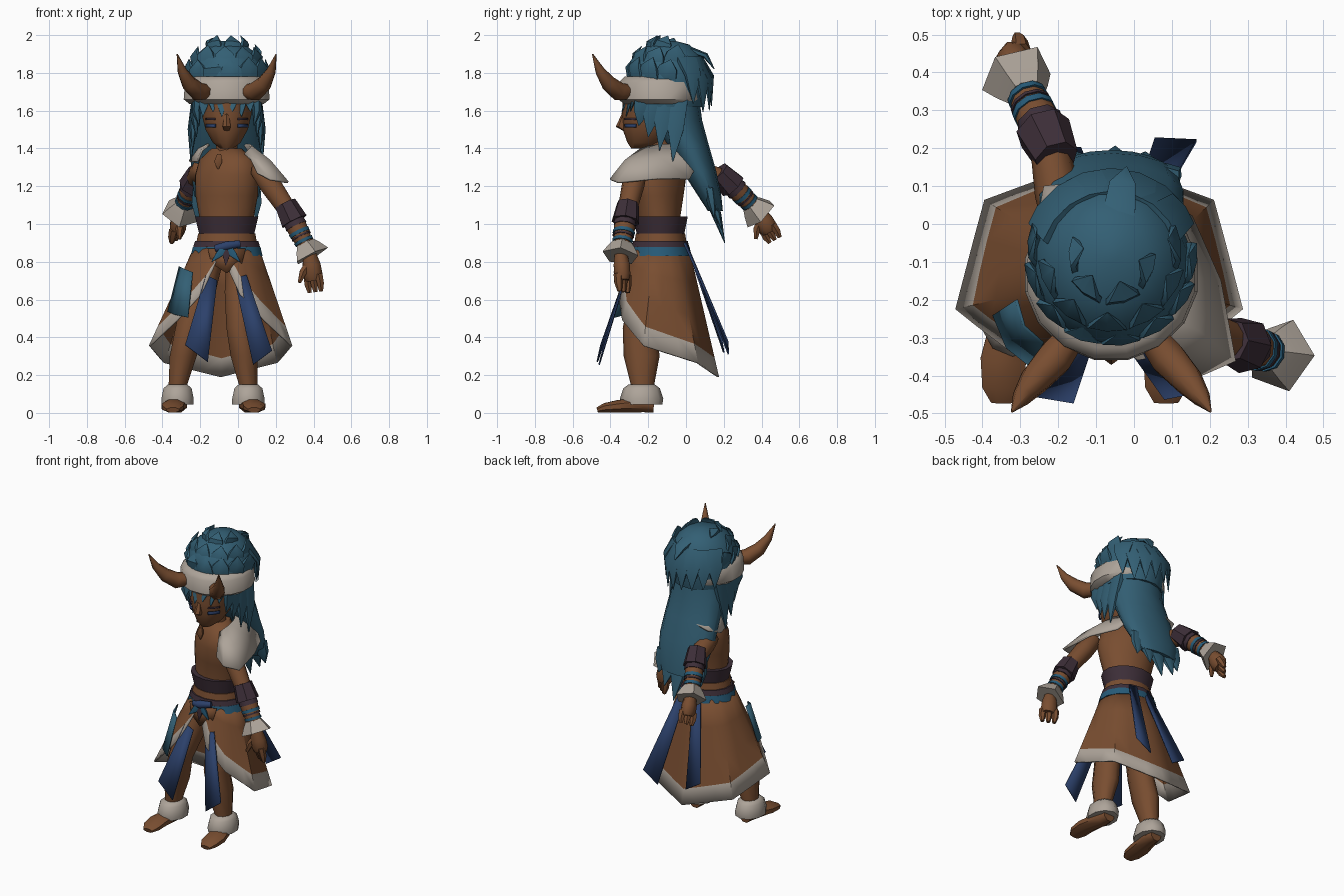
import bpy, bmesh, math, random
from mathutils import Vector

random.seed(4)
if "Cube" in bpy.data.objects:
    bpy.data.objects.remove(bpy.data.objects["Cube"])


def material(name, rgb):
    m = bpy.data.materials.new(name)
    m.use_nodes = True
    m.diffuse_color = (*rgb, 1)
    m.node_tree.nodes["Principled BSDF"].inputs["Base Color"].default_value = (*rgb, 1)
    return m


BROWN = material("brown skin and hide", (.19, .075, .03))
TEAL = material("teal hair", (.033, .115, .175))
FUR = material("pale fur", (.42, .37, .32))
PURPLE = material("dark purple leather", (.047, .028, .04))
BLUE = material("navy ribbon", (.025, .052, .145))
CYAN = material("bright blue cloth", (.02, .105, .19))
CX = -.06          # body centre line


def finish(name, bm, mats, angle=50, thick=0):
    bmesh.ops.recalc_face_normals(bm, faces=bm.faces)
    me = bpy.data.meshes.new(name)
    bm.to_mesh(me)
    bm.free()
    ob = bpy.data.objects.new(name, me)
    bpy.context.collection.objects.link(ob)
    for m in mats:
        me.materials.append(m)
    bpy.ops.object.select_all(action='DESELECT')
    bpy.context.view_layer.objects.active = ob
    ob.select_set(True)
    bpy.ops.object.shade_smooth_by_angle(angle=math.radians(angle))
    if thick:
        mod = ob.modifiers.new("thickness", 'SOLIDIFY')
        mod.thickness = thick
        mod.offset = 0
    return ob


def loft(name, sections, mat, n=10, ref=None):
    """Skin of ellipses (x, y, z, rx, ry, turn): level, or square to the path when ref is given."""
    bm = bmesh.new()
    pts = [Vector(s[:3]) for s in sections]
    rings = []
    for i, s in enumerate(sections):
        u, v = Vector((1, 0, 0)), Vector((0, 1, 0))
        if ref:
            t = (pts[min(i + 1, len(pts) - 1)] - pts[max(i - 1, 0)]).normalized()
            u = Vector(ref).cross(t).normalized()
            v = t.cross(u)
        tw = math.radians(s[5]) if len(s) > 5 else 0
        ring = []
        for k in range(n):
            a = math.tau * (k + .5) / n
            p, q = math.cos(a) * s[3], math.sin(a) * s[4]
            p, q = p * math.cos(tw) - q * math.sin(tw), p * math.sin(tw) + q * math.cos(tw)
            ring.append(bm.verts.new(pts[i] + u * p + v * q))
        rings.append(ring)
    for a, b in zip(rings, rings[1:]):
        for k in range(n):
            bm.faces.new((a[k], a[(k + 1) % n], b[(k + 1) % n], b[k]))
    bm.faces.new(rings[0])
    bm.faces.new(rings[-1])
    return finish(name, bm, [mat])


def sheet(name, rows, mats, thick=.008, rule=lambda r, c: 0):
    """Grid of points made into thin cloth; rule gives the material of each cell."""
    bm = bmesh.new()
    vs = [[bm.verts.new(p) for p in row] for row in rows]
    for r in range(len(vs) - 1):
        for c in range(len(vs[0]) - 1):
            f = bm.faces.new((vs[r][c], vs[r][c + 1], vs[r + 1][c + 1], vs[r + 1][c]))
            f.material_index = rule(r, c)
    return finish(name, bm, mats, 40, thick)


def lock(name, base, tip, w, d=.02, bulge=(0, 0, 0), mat=TEAL, ref=(0, 1, 0)):
    """Pointed tuft with a bent middle; ref is the direction it faces."""
    a, b = Vector(base), Vector(tip)
    m = a.lerp(b, .5) + Vector(bulge)
    return loft(name, [(*a, w, d), (*m, w * .8, d * .8), (*b, .002, .002)], mat, 6, ref)


# Head, nose, neck and face marks
loft("head", [(CX, -.24, 1.4, .035, .05), (CX, -.215, 1.43, .075, .095), (CX, -.19, 1.5, .115, .145),
              (CX, -.18, 1.58, .135, .16), (CX, -.16, 1.7, .15, .17)], BROWN, 14)
loft("nose", [(CX, -.325, 1.59, .012, .012), (CX, -.34, 1.515, .025, .032), (CX, -.315, 1.49, .015, .012)], BROWN, 6)
loft("neck", [(CX, -.12, 1.32, .085, .08), (CX, -.14, 1.4, .06, .06), (CX, -.16, 1.47, .06, .06)], BROWN)
for s, side in ((1, "left"), (-1, "right")):
    for z, mat, part, h in ((1.555, PURPLE, "eye", .005), (1.52, BLUE, "cheek_stripe", .009)):
        sheet(f"{side}_{part}", [[(CX + s * x, y, z + k * h) for x, y in ((.06, -.323), (.085, -.303), (.11, -.265))]
                                 for k in (-1, 1)], [mat])

# Fur headband and horns
loft("headband", [(CX, -.13, 1.635, .2, .2), (CX, -.135, 1.66, .232, .228), (CX, -.135, 1.75, .225, .225),
                  (CX, -.13, 1.78, .195, .2)], FUR, 16)
for s, side in ((1, "left"), (-1, "right")):
    loft(f"{side}_horn", [(CX + s * x, y, z, r, r) for x, y, z, r in
                          ((.1, -.29, 1.7, .04), (.15, -.355, 1.7, .05), (.2, -.41, 1.745, .042),
                           (.235, -.455, 1.81, .026), (.262, -.495, 1.9, .003))], BROWN, 8, (0, 0, 1))

# Hair cap with upswept tufts
loft("hair_cap", [(CX, -.1, 1.62, .19, .19), (CX, -.1, 1.75, .21, .215), (CX, -.105, 1.83, .2, .21),
                  (CX, -.1, 1.9, .16, .175), (CX, -.09, 1.95, .1, .11), (CX, -.08, 1.97, .02, .02)], TEAL, 16)
for ring, (n, r0, z0, r1, z1, w) in enumerate(((13, .185, 1.77, .205, 1.885, .07), (10, .16, 1.84, .155, 1.955, .07),
                                                (6, .09, 1.91, .075, 2.0, .06))):
    for k in range(n):
        a = math.tau * (k + ring * .4) / n
        c, s = math.cos(a), math.sin(a)
        if s < .3:      # the back hangs instead
            lock("crown_tuft", (CX + c * r0, -.11 + s * r0, z0),
                 (CX + c * r1, -.08 + s * r1, z1 + random.uniform(-.02, 0)), w, .018,
                 (c * .018, s * .018, .008), ref=(c, s, .4))
for k in range(7):
    a = math.radians(36 + 18 * k)
    c, s = math.cos(a), math.sin(a)
    lock("hanging_tuft", (CX + c * .17, -.1 + s * .17, 1.88),
         (CX + c * .225, -.1 + s * .235, 1.61 + random.uniform(-.03, .04)), .07, .02,
         (c * .03, s * .03, .03), ref=(c, s, 0))
lock("back_spike", (CX + .02, .02, 1.92), (CX + .04, .15, 1.82), .05, .02, (0, .02, .02), ref=(0, .5, 1))
for k, x in enumerate((-.12, -.07, -.025, .03, .075, .12)):
    lock("fringe", (CX + x, -.31 + abs(x) * .3, 1.68), (CX + x * 1.05, -.355 + abs(x) * .5, 1.57 + .025 * (k % 2)), .032, .012)

# Long back hair and face locks
loft("long_hair", [(CX, -.08, 1.67, .18, .15), (CX, -.055, 1.55, .185, .14), (CX, .01, 1.42, .19, .11),
                   (CX, .07, 1.28, .195, .09), (CX, .125, 1.15, .175, .062), (CX, .155, 1.07, .13, .04)], TEAL, 14)
for x, y, z in ((-.16, .15, 1.02), (-.09, .19, .95), (.01, .205, .9), (.09, .19, .97), (.16, .15, 1.03)):
    lock("hair_end", (CX + x * .8, .125, 1.18), (CX + x, y, z), .06, .03)
for s in (1, -1):
    for x, y, z in ((.145, -.25, 1.52), (.16, -.2, 1.46), (.18, -.14, 1.39), (.19, -.07, 1.33)):
        lock("side_lock", (CX + s * .155, y + .03, 1.67), (CX + s * x, y, z), .06, .03, (s * .01, 0, 0), ref=(s, 0, 0))

# Torso, turned toward the right at the shoulders
loft("torso", [(CX, -.14, .78, .15, .12, 0), (CX, -.14, .93, .145, .115, 0), (CX, -.14, 1.03, .145, .11, -8),
               (CX, -.14, 1.15, .17, .12, -20), (CX, -.14, 1.26, .185, .125, -32),
               (CX, -.13, 1.34, .17, .1, -38), (CX, -.12, 1.4, .085, .07, -38)], BROWN, 14)
loft("pendant", [(-.1, -.25, 1.37, .012, .012), (-.105, -.256, 1.33, .025, .012), (-.105, -.25, 1.29, .004, .004)], BROWN, 6)

# Fur mantle draped over the shoulders, open at the chest
outer = [(.1, -.37, 1.27), (.17, -.4, 1.235), (.265, -.36, 1.22), (.225, -.15, 1.24), (.15, .02, 1.24),
         (.04, .085, 1.36), (-.12, .11, 1.41), (-.235, .1, 1.38), (-.255, -.01, 1.33), (-.215, -.13, 1.33)]
inner = [(.035, -.24, 1.37), (.06, -.24, 1.395), (.07, -.2, 1.41), (.06, -.13, 1.42), (.03, -.07, 1.42),
         (-.03, -.03, 1.42), (-.09, -.02, 1.42), (-.14, -.05, 1.42), (-.16, -.1, 1.42), (-.165, -.15, 1.41)]
middle = [Vector(a).lerp(Vector(b), .5) + Vector((0, 0, .02)) for a, b in zip(inner, outer)]
sheet("fur_mantle", [inner, middle, outer], [FUR], .012)


# Arms with bracers, wraps, cuffs and hands
def arm(side, shoulder, elbow, wrist, hand, thumb):
    S, E, W, H, T = map(Vector, (shoulder, elbow, wrist, hand, thumb))
    ref = (0, 1, 0) if side == "left" else (1, 0, 0)

    def along(name, a, b, stops, mat, n=10):
        return loft(f"{side}_{name}", [(*a.lerp(b, t), r, r) for t, r in stops], mat, n, ref)
    along("upper_arm", S, E, ((-.1, .035), (0, .055), (.35, .06), (1, .05)), BROWN)
    along("forearm", E, W, ((-.1, .05), (.35, .057), (1, .04)), BROWN)
    along("bracer", E, W, ((-.25, .06), (.2, .075)), PURPLE, 7)
    along("bracer_rim", E, W, ((.2, .06), (.32, .063)), PURPLE, 8)
    along("upper_wrap", E, W, ((.44, .059), (.52, .058)), CYAN)
    along("lower_wrap", E, W, ((.55, .057), (.59, .056)), PURPLE)
    along("wrist_wrap", E, W, ((.66, .055), (.73, .053)), CYAN)
    along("fur_cuff", E, W, ((.74, .052), (.88, .075), (1.07, .1)), FUR, 5)
    P = W.lerp(H, .55)
    loft(f"{side}_palm", [(*W, .035, .035), (*W.lerp(H, .3), .052, .046), (*P, .055, .046),
                          (*W.lerp(H, .7), .045, .035)], BROWN, 8, ref)
    across = Vector(ref).cross(H - W).normalized() + Vector(ref) * .7
    for k in (-1, 0, 1):
        o = across * .03 * k
        loft(f"{side}_finger", [(*(P + o), .024, .026), (*(W.lerp(H, .8) + o * 1.1), .021, .022), (*(H + o), .012, .012)],
             BROWN, 6, ref)
    loft(f"{side}_thumb", [(*W.lerp(H, .2), .025, .025), (*W.lerp(T, .65), .022, .022), (*T, .01, .01)], BROWN, 6, ref)


arm("left", (.115, -.26, 1.29), (.275, -.315, 1.055), (.38, -.345, .845), (.41, -.33, .64), (.325, -.37, .69))
arm("right", (-.19, .01, 1.29), (-.225, .215, 1.235), (-.305, .385, 1.065), (-.33, .47, .915), (-.31, .37, .92))

# Waist belts and knot
for name, mat, lo, hi, r0, r1 in (("wide_belt", PURPLE, .95, 1.04, .15, .172), ("hip_wrap", BROWN, .9, .95, .165, .155),
                                  ("thin_belt", PURPLE, .877, .91, .182, .172), ("cloth_sash", CYAN, .83, .877, .195, .184)):
    loft(name, [(CX, -.135, lo, r0, r0 * .84), (CX, -.135, hi, r1, r1 * .84)], mat, 14)
sheet("hide_flap", [[(-.16, -.285, .87), (CX, -.305, .87), (.04, -.285, .87)],
                    [(-.14, -.295, .79), (CX, -.32, .74), (.02, -.295, .79)]], [BROWN])
loft("sash_knot", [(-.12, -.3, .87, .015, .02), (-.06, -.315, .885, .03, .025), (.01, -.3, .895, .015, .02)],
     BLUE, 8, (0, 0, 1))
for x, z, mat in ((-.14, .8, CYAN), (-.065, .78, PURPLE), (.01, .8, CYAN)):
    lock("knot_tail", (-.06, -.315, .88), (x, -.325, z), .025, .012, mat=mat)

# Open skirt: waist angle, then hem corner (sideways, y, z); longer at the back, with a fur hem
CORNERS = [(8, (.04, -.31, .76)), (22, (.1, -.355, .63)), (45, (.23, -.335, .49)), (78, (.375, -.225, .355)),
           (122, (.3, .06, .265)), (180, (0, .17, .19))]
half = []
for (a0, p0), (a1, p1) in zip(CORNERS, CORNERS[1:]):
    half += [(a0 + (a1 - a0) * t / 3, Vector(p0).lerp(Vector(p1), t / 3)) for t in range(3)]
side_l = [(1, *h) for h in half]
columns = side_l + [(1, 180, Vector(CORNERS[-1][1]))] + [(-1, a, p) for _, a, p in reversed(side_l)]
skirt = [[] for _ in range(5)]
for s, deg, p in columns:
    a = math.radians(deg)
    top = Vector((CX + s * .168 * math.sin(a), -.135 - .145 * math.cos(a), .88))
    low = Vector((CX - .032 + s * p.x, p.y, p.z))
    trim = 1 - min(.1 / (.88 - p.z), .45)
    for row, t in zip(skirt, (0, trim * .35, trim * .7, trim, 1)):
        row.append(top.lerp(low, t))
sheet("skirt", skirt, [BROWN, FUR], .01, lambda r, c: int(r == 3 or c in (0, len(columns) - 2) and r > 0))

# Hanging ribbons and the hip panel
for name, quad in (
        ("left_front_ribbon", ((-.02, -.32, .71), (.045, -.32, .73), (.08, -.46, .255), (.18, -.44, .33))),
        ("right_front_ribbon", ((-.17, -.32, .73), (-.11, -.32, .7), (-.28, -.45, .36), (-.16, -.47, .27))),
        ("left_back_ribbon", ((-.02, 0, .9), (.03, -.01, .9), (.055, .225, .31), (.165, .22, .38))),
        ("right_back_ribbon", ((-.11, 0, .9), (-.06, 0, .9), (-.24, .19, .38), (-.14, .2, .32)))):
    sheet(name, [quad[:2], quad[2:]], [BLUE])
sheet("hip_panel", [[(-.24, -.315, .745), (-.29, -.27, .765), (-.31, -.2, .775)],
                    [(-.265, -.38, .505), (-.335, -.325, .52), (-.37, -.24, .535)]], [TEAL])

# Legs, fur anklets and feet
for side, hx, kx, ax, tx in (("left", .02, .01, .055, .085), ("right", -.15, -.26, -.32, -.345)):
    loft(f"{side}_leg", [(hx, -.14, .84, .085, .09), ((hx + kx) / 2, -.2, .64, .09, .095), (kx, -.245, .45, .075, .09),
                         ((kx + ax) / 2, -.235, .3, .075, .095), (ax, -.23, .14, .05, .06), (ax, -.23, .04, .05, .06)], BROWN)
    loft(f"{side}_fur_anklet", [(ax, -.235, .045, .09, .11), (ax, -.235, .075, .09, .115), (ax, -.235, .13, .078, .097),
                                (ax, -.235, .15, .055, .07)], FUR, 10)
    loft(f"{side}_foot", [(ax, -.17, .04, .04, .04), (ax, -.23, .045, .055, .045), (tx, -.36, .035, .065, .035),
                          (tx, -.43, .027, .06, .027), (tx, -.47, .015, .035, .015)], BROWN, 8, (0, 0, 1))
